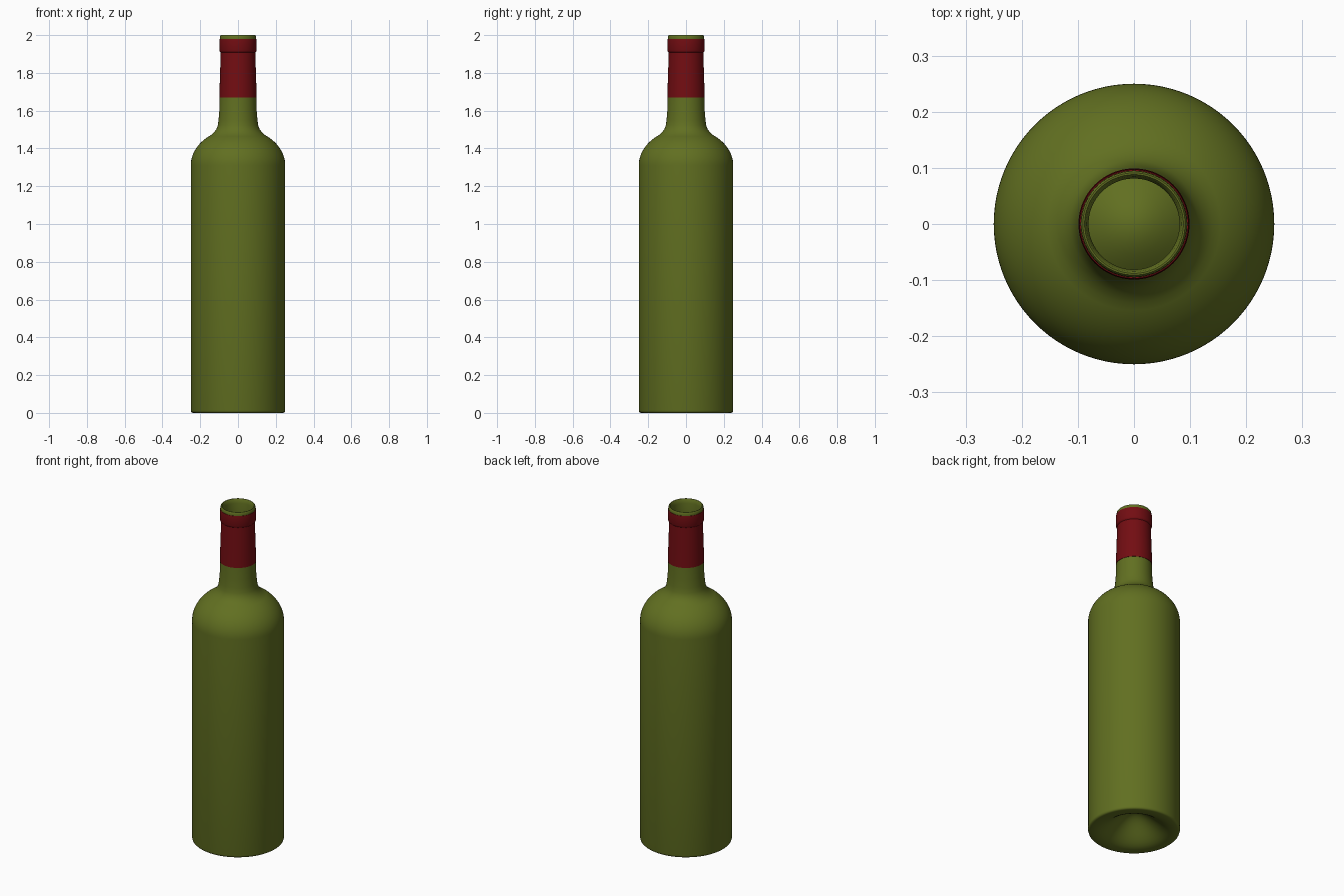
import bpy, bmesh, math

if "Cube" in bpy.data.objects:
    bpy.data.objects.remove(bpy.data.objects["Cube"])

SEG = 96


def material(name, rgb):
    m = bpy.data.materials.new(name)
    m.diffuse_color = (*rgb, 1)
    m.use_nodes = True
    m.node_tree.nodes["Principled BSDF"].inputs["Base Color"].default_value = m.diffuse_color
    return m


def lathe(name, profile, mat):
    """Revolve (radius, height) points around z; radius 0 becomes a pole."""
    bm = bmesh.new()
    rings = []
    for r, z in profile:
        if r == 0:
            rings.append([bm.verts.new((0, 0, z))] * SEG)
        else:
            rings.append([bm.verts.new((r * math.cos(2 * math.pi * k / SEG),
                                        r * math.sin(2 * math.pi * k / SEG), z))
                          for k in range(SEG)])
    for a, b in zip(rings, rings[1:]):
        for k in range(SEG):
            n = (k + 1) % SEG
            bm.faces.new(dict.fromkeys((a[k], a[n], b[n], b[k])))
    mesh = bpy.data.meshes.new(name)
    bm.to_mesh(mesh)
    bm.free()
    mesh.materials.append(mat)
    ob = bpy.data.objects.new(name, mesh)
    bpy.context.collection.objects.link(ob)
    bpy.ops.object.select_all(action='DESELECT')
    ob.select_set(True)
    bpy.context.view_layer.objects.active = ob
    bpy.ops.object.shade_smooth_by_angle(angle=math.radians(35))
    return ob


def punt(radius, base, height, n=12):
    """Bell-shaped hollow in the base, from centre to rim."""
    return [(radius * i / n, base + height * (0.5 + 0.5 * math.cos(math.pi * i / n)))
            for i in range(n + 1)]


def shoulder(a, b, z0, r_end, n=14):
    """Elliptical shoulder from full radius in to r_end."""
    end = math.acos(r_end / a)
    return [(a * math.cos(end * i / n), z0 + b * math.sin(end * i / n))
            for i in range(n + 1)]


green = material("green_glass", (0.12, 0.16, 0.015))
red = material("red_foil", (0.17, 0.004, 0.006))

# Glass: punt, heel, body, shoulder, neck and lip, then back down the inside
outer = punt(0.215, 0.0, 0.12)
outer += [(0.238, 0), (0.244, 0.002), (0.248, 0.006), (0.25, 0.014)]
outer += shoulder(0.25, 0.196, 1.31, 0.14)
outer += [(0.125, 1.488), (0.114, 1.503), (0.107, 1.522), (0.103, 1.55),
          (0.099, 1.60), (0.097, 1.67), (0.089, 1.91), (0.095, 1.918),
          (0.095, 1.985), (0.094, 1.996), (0.091, 2.0)]
inner = punt(0.215, 0.012, 0.12) + [(0.236, 0.012), (0.244, 0.02)]
inner += shoulder(0.244, 0.19, 1.31, 0.13)
inner += [(0.115, 1.485), (0.102, 1.505), (0.095, 1.55), (0.09, 1.62),
          (0.081, 1.91), (0.081, 1.975), (0.085, 1.996), (0.088, 2.0)]
lathe("bottle_glass", outer + inner[::-1], green)

# Foil sleeve around the neck and lip
lathe("foil_sleeve", [(0.097, 1.67), (0.099, 1.67), (0.0915, 1.908), (0.096, 1.912),
                      (0.098, 1.918), (0.098, 1.974), (0.097, 1.98), (0.0945, 1.98)], red)
